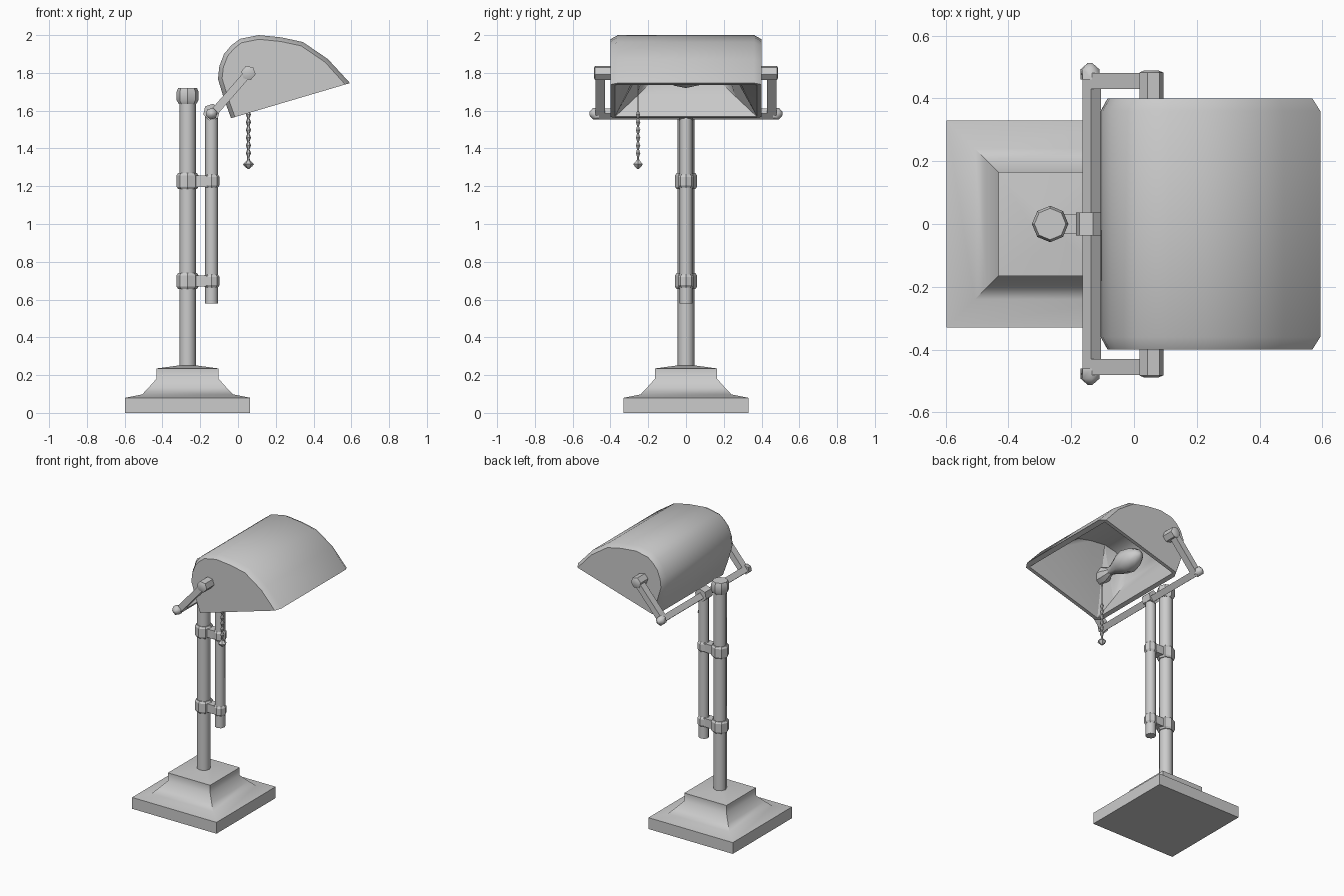
import bpy, bmesh, math
from mathutils import Vector, Matrix

if "Cube" in bpy.data.objects:
    bpy.data.objects.remove(bpy.data.objects["Cube"])


def finish(name, bm, angle=35):
    bmesh.ops.recalc_face_normals(bm, faces=bm.faces)
    me = bpy.data.meshes.new(name)
    bm.to_mesh(me)
    bm.free()
    ob = bpy.data.objects.new(name, me)
    bpy.context.collection.objects.link(ob)
    bpy.ops.object.select_all(action='DESELECT')
    ob.select_set(True)
    bpy.context.view_layer.objects.active = ob
    bpy.ops.object.shade_smooth_by_angle(angle=math.radians(angle))
    return ob


def lathe(name, profile, loc, sides=8, axis='Z', start=0.0, angle=50):
    """Spin (radius, height) pairs; axis Y maps height onto +y."""
    bm = bmesh.new()
    rings = []
    for r, h in profile:
        ring = []
        for i in range(sides):
            a = start + math.tau * i / sides
            u, v = r * math.cos(a), r * math.sin(a)
            co = (u, v, h) if axis == 'Z' else (u, h, v)
            ring.append(bm.verts.new(Vector(co) + Vector(loc)))
        rings.append(ring)
    for a, b in zip(rings, rings[1:]):
        for i in range(sides):
            j = (i + 1) % sides
            bm.faces.new((a[i], a[j], b[j], b[i]))
    bm.faces.new(rings[0])
    bm.faces.new(rings[-1])
    return finish(name, bm, angle)


def box(name, loc, size, tilt=0.0):
    bm = bmesh.new()
    m = Matrix.Translation(loc) @ Matrix.Rotation(tilt, 4, 'Y') @ Matrix.Diagonal((*size, 1))
    bmesh.ops.create_cube(bm, size=1, matrix=m)
    return finish(name, bm)


PX, RX = -0.267, -0.14          # main pole and sliding rod positions

# Stepped square base
q = math.sqrt(2)
lathe("base", [(r * q, z) for r, z in [(.33, 0), (.33, .08), (.24, .098), (.205, .135), (.165, .18),
               (.165, .235), (.04, .252)]], (PX, 0, 0), 4, start=math.pi / 4, angle=42)

# Main pole with its cap, and the sliding rod
lathe("pole", [(.044, .24), (.044, 1.65)], (PX, 0, 0))
lathe("pole_cap", [(.046, 1.635), (.058, 1.655), (.058, 1.7), (.05, 1.72)], (PX, 0, 0), angle=30)
lathe("sliding_rod", [(.034, .58), (.034, 1.58)], (RX, 0, 0))

# Two clamps joining pole and rod
for label, z in (("lower", .698), ("upper", 1.227)):
    for part, x, r in (("pole", PX, .058), ("rod", RX, .042)):
        h = .042 if part == "pole" else .034
        lathe(f"{label}_{part}_clamp", [(r - .008, -h), (r, -h + .012), (r, h - .012), (r - .008, h)],
              (x, 0, z), angle=30)
    box(f"{label}_clamp_link", (-.2, 0, z), (.1, .06, .06))

# Cross bar, tee joint and shade arms
foot, pivot = Vector((-.135, 0, 1.582)), Vector((.055, 0, 1.8))
d = pivot - foot
tilt = -math.atan2(d.z, d.x)
box("cross_bar", foot, (.042, .95, .042), tilt)
lathe("tee_joint", [(.046, -.037), (.046, .037)], (RX, 0, 1.592), 6, 'Y', start=.3)
for label, s in (("front", -1), ("back", 1)):
    lathe(label + "_bar_end", [(.032, s * .46), (.032, s * .492), (.008, s * .512)],
          (RX, 0, 1.584), 6, 'Y', start=.3)
    mid = (foot + pivot) / 2 + Vector((0, s * .455, 0))
    box(label + "_arm", mid, (d.length, .05, .042), tilt)
    lathe(label + "_pivot", [(.039, s * .38), (.039, s * .482), (.025, s * .488)],
          pivot, 6, 'Y', start=-tilt)

# Hollow shade: outer skin, bevelled ends and a cavity with sloping ends
outer = [(-.037, 1.56), (-.075, 1.665), (-.106, 1.767), (-.099, 1.835), (-.074, 1.90), (-.036, 1.945),
         (.01, 1.98), (.11, 2.0), (.23, 1.988), (.344, 1.963), (.476, 1.873), (.593, 1.746)]
opening = Vector((outer[-1][0] - outer[0][0], outer[-1][1] - outer[0][1])).normalized()
up = Vector((-opening.y, opening.x))
n = len(outer)


def inset(t):
    """Offset the shade profile inwards, keeping both ends on the opening."""
    pts = [Vector(p) for p in outer]
    res = []
    for i, p in enumerate(pts):
        if i == 0:
            res.append(p + opening * t)
        elif i == n - 1:
            res.append(p - opening * t * 1.2)
        else:
            e = (pts[i + 1] - pts[i - 1]).normalized()
            res.append(p + Vector((e.y, -e.x)) * t)
    return res


bm = bmesh.new()


def row(pts, y):
    return [bm.verts.new((p[0], y(p) if callable(y) else y, p[1])) for p in pts]


def cavity_y(p):
    depth = (Vector(p) - Vector(outer[0])).dot(up)
    return max(.375 - depth, .16)


cap, core = inset(.022), inset(.03)
A, B, C, D = row(cap, -.4), row(outer, -.36), row(outer, .36), row(cap, .4)
E, F = row(core, lambda p: -cavity_y(p)), row(core, cavity_y)
for a, b in ((A, B), (B, C), (C, D), (E, F)):
    for i in range(n - 1):
        bm.faces.new((a[i], a[i + 1], b[i + 1], b[i]))
ends = [bm.faces.new(r) for r in (A, D, E, F)]
bm.faces.new((B[0], C[0], F[0], E[0]))
bm.faces.new((C[-1], B[-1], E[-1], F[-1]))
bm.faces.new((C[0], D[0], D[-1], C[-1], F[-1], F[0]))
bm.faces.new((B[0], E[0], E[-1], B[-1], A[-1], A[0]))
bmesh.ops.triangulate(bm, faces=ends[2:])
finish("shade", bm, 32)

# Bulb and socket inside the shade
lathe("bulb", [(.025, -.18), (.035, -.14), (.068, -.06), (.08, 0), (.065, .07), (.035, .115), (.006, .13)],
      pivot, 8, 'Y')
lathe("socket", [(.03, -.3), (.05, -.28), (.05, -.22), (.03, -.18), (.025, -.15)], pivot, 8, 'Y', angle=30)

# Beaded pull chain with a knob
beads = [(.004, 1.78), (.004, 1.6)]
for k in range(6):
    z = 1.58 - k * .041
    beads += [(.014, z), (.006, z - .0205)]
beads += [(.008, 1.338), (.029, 1.317), (.022, 1.307), (.005, 1.292)]
lathe("pull_chain", beads, (pivot.x, -.254, 0), 6, angle=30)
